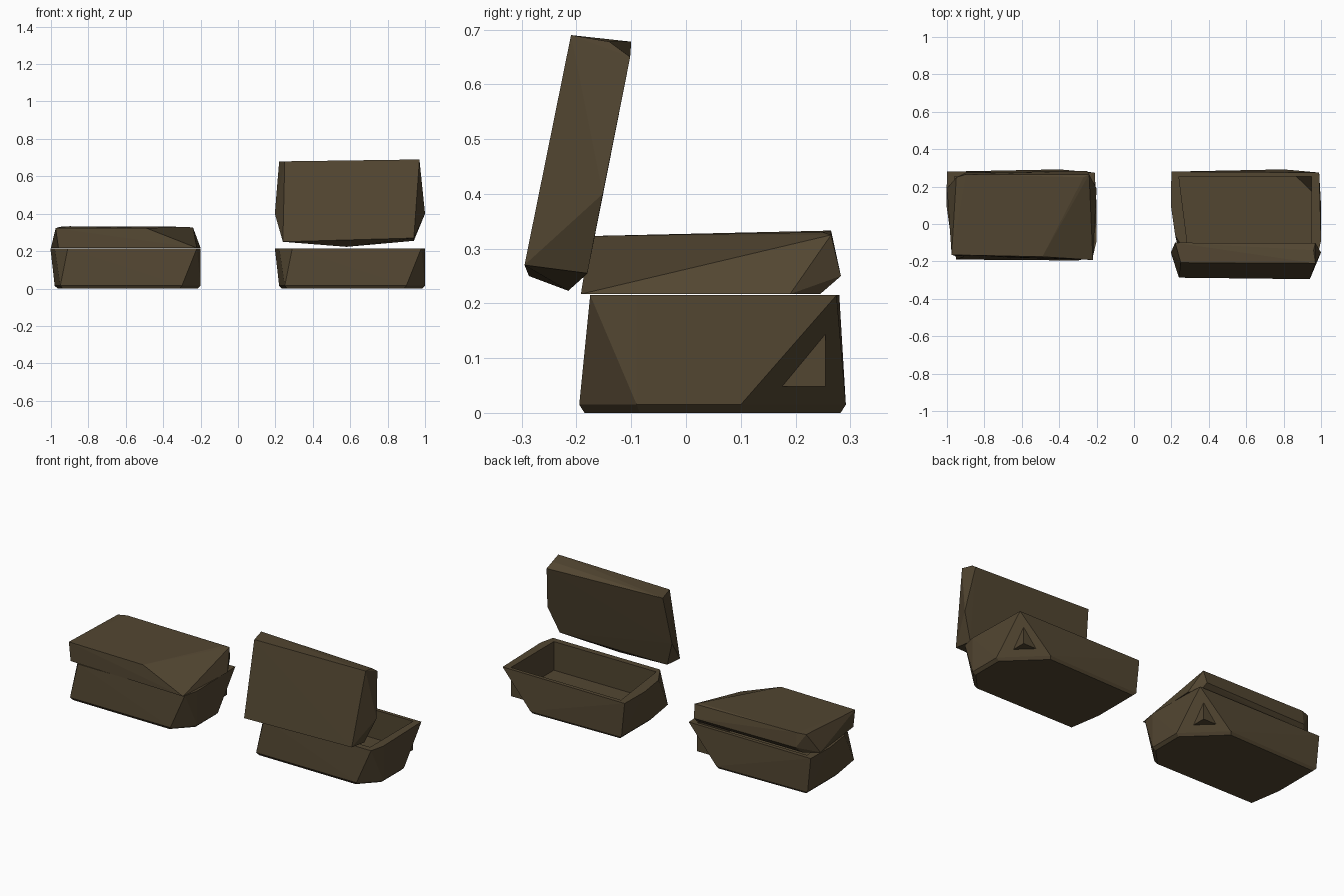
import bpy
import bmesh

if "Cube" in bpy.data.objects:
    bpy.data.objects.remove(bpy.data.objects["Cube"])

# single dull brown for everything
brown = bpy.data.materials.new("dark_brown")
brown.diffuse_color = (0.085, 0.061, 0.031, 1)
brown.use_nodes = True
brown.node_tree.nodes["Principled BSDF"].inputs["Base Color"].default_value = brown.diffuse_color


def finish(bm, name):
    bmesh.ops.recalc_face_normals(bm, faces=bm.faces[:])
    me = bpy.data.meshes.new(name)
    bm.to_mesh(me)
    bm.free()
    me.materials.append(brown)
    ob = bpy.data.objects.new(name, me)
    bpy.context.collection.objects.link(ob)
    return ob


def hull(points):
    """Faceted solid wrapped around a few corner points."""
    bm = bmesh.new()
    for p in points:
        bm.verts.new(p)
    res = bmesh.ops.convex_hull(bm, input=bm.verts[:])
    loose = [v for v in bm.verts if not v.link_faces]
    bmesh.ops.delete(bm, geom=loose, context='VERTS')
    return bm


# box outlines: rim, bottom edge and inner cavity
RIM_Z, EDGE_Z, FLOOR_Z = 0.215, 0.015, 0.048
rim = [(0.2, 0.28), (0.99, 0.275), (1, -0.09), (0.98, -0.175),
       (0.29, -0.175), (0.22, -0.06), (0.197, 0.1)]
edge = [(0.22, 0.28), (0.8, 0.292), (1, 0.1), (1, -0.09),
        (0.9, -0.195), (0.25, -0.19), (0.22, 0.0)]
cavity = [(0.24, 0.255), (0.95, 0.255), (0.95, -0.14), (0.29, -0.14)]


def box_base(name, dx):
    pts = [(x, y, RIM_Z) for x, y in rim]
    pts += [(x, y, EDGE_Z) for x, y in edge]
    # slightly inset underside
    pts += [(0.6 + (x - 0.6) * 0.96, 0.05 + (y - 0.05) * 0.96, 0) for x, y in edge]
    bm = hull(pts)
    # open the top
    top = [f for f in bm.faces if all(v.co.z > RIM_Z - 0.002 for v in f.verts)]
    bmesh.ops.delete(bm, geom=top, context='FACES')
    # cavity walls and floor
    up = [bm.verts.new((x, y, RIM_Z)) for x, y in cavity]
    low = [bm.verts.new((x, y, FLOOR_Z)) for x, y in cavity]
    n = len(cavity)
    for i in range(n):
        j = (i + 1) % n
        bm.faces.new((up[i], up[j], low[j], low[i]))
    bm.faces.new(low)
    # rim between wall and cavity
    bmesh.ops.triangle_fill(bm, use_beauty=True,
                            edges=[e for e in bm.edges if e.is_boundary])
    ob = finish(bm, name)
    ob.location.x = dx


box_base("open_box_base", 0)
box_base("closed_box_base", -1.2)

# shut lid with its right front corner sloping down
finish(hull([
    (-0.975, -0.165, 0.323), (-0.49, -0.175, 0.323), (-0.24, 0.265, 0.325),
    (-0.27, 0.25, 0.33), (-0.9, 0.265, 0.333), (-0.95, 0.25, 0.33),
    (-0.25, 0.283, 0.25), (-0.9, 0.275, 0.25),
    (-0.96, -0.17, 0.217), (-0.22, -0.192, 0.217), (-0.2, 0.19, 0.217),
    (-0.24, 0.245, 0.217), (-0.92, 0.245, 0.217), (-1, 0.19, 0.217),
]), "closed_box_lid")

# raised lid, leaning back over the box
finish(hull([
    # outer face
    (0.24, -0.287, 0.25), (0.94, -0.295, 0.27),
    (0.97, -0.21, 0.69), (0.25, -0.207, 0.68),
    # inner face
    (0.22, -0.1, 0.678), (0.97, -0.102, 0.65), (0.96, -0.14, 0.678),
    (0.197, -0.152, 0.4), (1, -0.152, 0.4),
    (0.25, -0.185, 0.25), (0.94, -0.18, 0.255), (0.58, -0.215, 0.223),
]), "open_box_lid")
